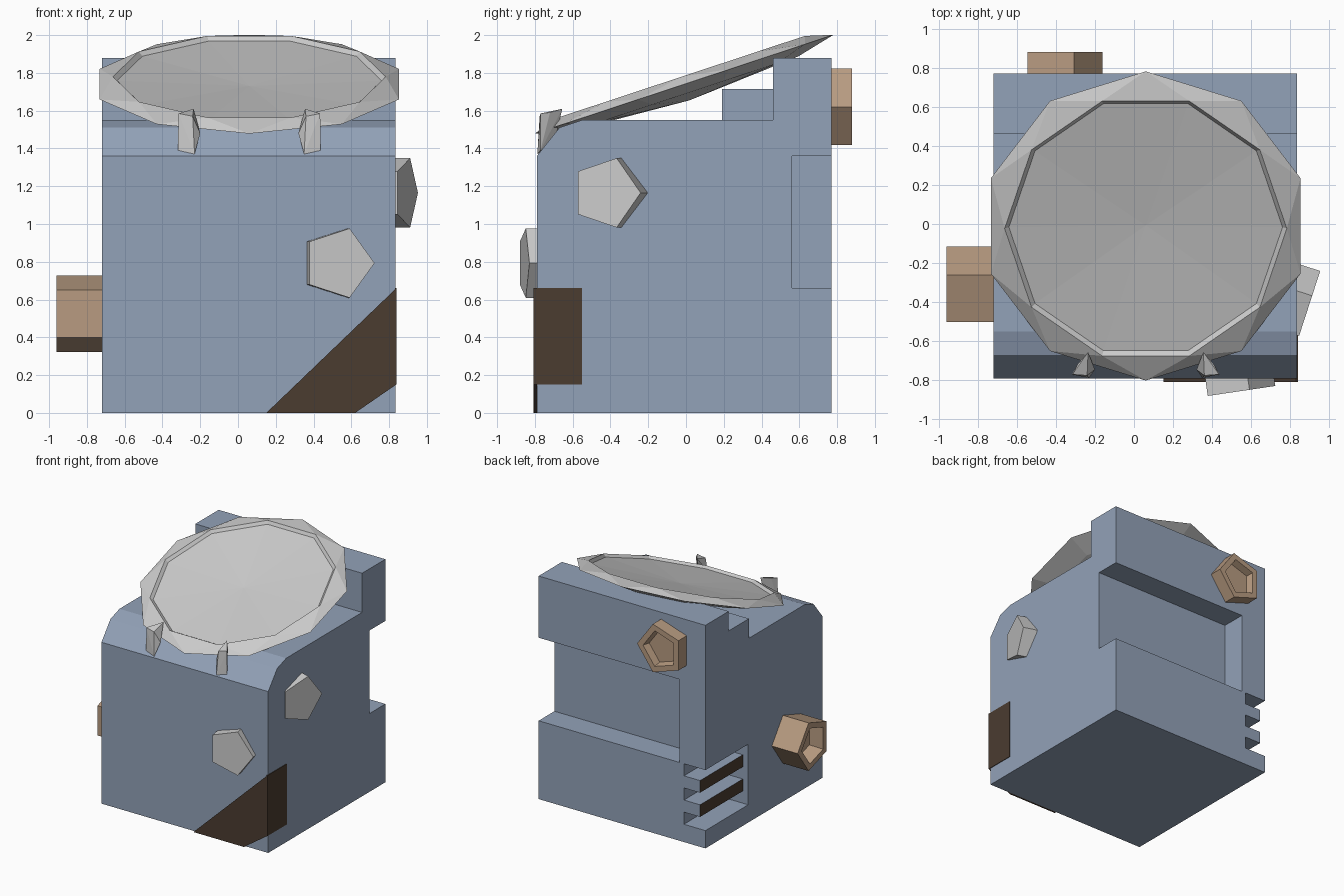
import bpy, bmesh, math
from mathutils import Vector, Matrix

if "Cube" in bpy.data.objects:
    bpy.data.objects.remove(bpy.data.objects["Cube"])


def material(name, rgb):
    m = bpy.data.materials.new(name)
    m.diffuse_color = (*rgb, 1)
    m.use_nodes = True
    m.node_tree.nodes["Principled BSDF"].inputs["Base Color"].default_value = m.diffuse_color
    return m


STEEL = material("steel_blue", (0.29, 0.36, 0.48))
BROWN = material("dark_brown", (0.07, 0.045, 0.03))
TAN = material("tan", (0.48, 0.33, 0.22))


def finish(name, bm, *mats):
    bmesh.ops.recalc_face_normals(bm, faces=bm.faces)
    me = bpy.data.meshes.new(name)
    bm.to_mesh(me)
    bm.free()
    ob = bpy.data.objects.new(name, me)
    bpy.context.collection.objects.link(ob)
    for m in mats:
        me.materials.append(m)
    return ob


def extrude(name, pts, vec, *mats):
    """Solid made by sweeping a flat outline along a vector."""
    bm = bmesh.new()
    f = bm.faces.new([bm.verts.new(p) for p in pts])
    new = bmesh.ops.extrude_face_region(bm, geom=[f])["geom"]
    bmesh.ops.translate(bm, vec=vec, verts=[v for v in new if isinstance(v, bmesh.types.BMVert)])
    return finish(name, bm, *mats)


def box(name, x, y, z, *mats):
    pts = [(x[0], y[0], z[0]), (x[1], y[0], z[0]), (x[1], y[1], z[0]), (x[0], y[1], z[0])]
    return extrude(name, pts, (0, 0, z[1] - z[0]), *mats)


def pentagon(name, center, apex, normal, r, z0, z1, bore=0, *mats):
    """Pentagonal prism; one corner points along apex, optional hollow end."""
    bm = bmesh.new()
    ring = [(r * math.cos(a), r * math.sin(a)) for a in (math.tau * i / 5 for i in range(5))]
    lo, hi = ([bm.verts.new((x, y, z)) for x, y in ring] for z in (z0, z1))
    bm.faces.new(lo[::-1])
    top = bm.faces.new(hi)
    for i in range(5):
        j = (i + 1) % 5
        bm.faces.new((lo[i], lo[j], hi[j], hi[i]))
    if bore:
        s = 0.74
        rim = [bm.verts.new((x * s, y * s, z1)) for x, y in ring]
        floor = [bm.verts.new((x * s * 0.9, y * s * 0.9, z1 - bore)) for x, y in ring]
        bm.faces.remove(top)
        for i in range(5):
            j = (i + 1) % 5
            bm.faces.new((hi[i], hi[j], rim[j], rim[i]))
            bm.faces.new((rim[i], rim[j], floor[j], floor[i]))
        bm.faces.new(floor)
    ax, az = Vector(apex).normalized(), Vector(normal).normalized()
    m = Matrix((ax, az.cross(ax), az)).transposed().to_4x4()
    bm.transform(Matrix.Translation(center) @ m)
    return finish(name, bm, *mats)


# Body: side profile with chamfered front and raised back
X0, X1 = -0.72, 0.835
profile = [(-0.79, 0), (0.77, 0), (0.77, 1.88), (0.46, 1.88), (0.46, 1.55),
           (-0.55, 1.55), (-0.67, 1.51), (-0.79, 1.36)]
body = extrude("body", [(X0, y, z) for y, z in profile], (X1 - X0, 0, 0), STEEL)

# Cut the back recess and the vent corner
cuts = [box("recess_cutter", (-0.48, 1), (0.56, 1), (0.66, 1.36), STEEL),
        box("vent_cutter", (-1, -0.52), (0.20, 1), (0.15, 0.66), STEEL)]
for c in cuts:
    c.hide_render = True
    mod = body.modifiers.new(c.name, "BOOLEAN")
    mod.object, mod.operation, mod.solver = c, "DIFFERENCE", "EXACT"
bpy.context.view_layer.objects.active = body
for c in cuts:
    bpy.ops.object.modifier_apply(modifier=c.name)
for c in cuts:
    bpy.data.objects.remove(c)

# Small step on the top left
box("top_step", (X0, -0.41), (0.19, 0.46), (1.55, 1.715), STEEL)

# Vent fins with dark outer faces
for i, z in enumerate((0.252, 0.456)):
    fin = box(f"vent_fin_{i + 1}", (-0.67, -0.52), (0.20, 0.77), (z, z + 0.102), STEEL, BROWN)
    for p in fin.data.polygons:
        if p.normal.x < -0.9:
            p.material_index = 1

# Dark patch wrapping the front right corner
extrude("front_patch", [(x, -0.79, z) for x, z in
        ((0.15, 0), (0.62, 0), (0.838, 0.15), (0.838, 0.66))], (0, -0.018, 0), BROWN)
box("side_patch", (0.83, 0.84), (-0.808, -0.55), (0.15, 0.66), BROWN)

# Hollow pentagonal sockets
pentagon("left_socket", (X0, -0.328, 0.525), (0, 1, 0), (-1, 0, 0), 0.213, 0, 0.24, 0.12, TAN)
pentagon("back_socket", (-0.373, 0.77, 1.62), (1, 0, 0), (0, 1, 0), 0.213, 0, 0.11, 0.06, TAN)

# Tilted stone plates
pentagon("front_stone", (0.532, -0.857, 0.793), (0.989, 0.146, 0), (0.146, -0.989, 0), 0.193, -0.09, 0)
pentagon("side_stone", (0.893, -0.424, 1.165), (0.309, 0.951, 0), (0.951, -0.309, 0), 0.193, -0.12, 0)

# Tilted ten-sided dish
bm = bmesh.new()


def ring(r, h, turn):
    return [bm.verts.new((r * math.cos(a), r * math.sin(a), h))
            for a in (math.radians(36 * i + turn) for i in range(10))]


under, outer = ring(0.62, -0.05, 18), ring(0.833, 0, 18)
lip, bowl = ring(0.722, 0.042, 0), ring(0.70, 0.02, 0)
mid, base = bm.verts.new((0, 0, -0.01)), bm.verts.new((0, 0, -0.09))
for i in range(10):
    j = (i + 1) % 10
    bm.faces.new((base, under[j], under[i]))
    bm.faces.new((under[i], under[j], outer[j], outer[i]))
    bm.faces.new((outer[i], lip[j], lip[i]))
    bm.faces.new((outer[i], outer[j], lip[j]))
    bm.faces.new((lip[i], lip[j], bowl[j], bowl[i]))
    bm.faces.new((bowl[i], bowl[j], mid))
bm.transform(Matrix.Translation((0.06, -0.01, 1.74)) @ Matrix.Rotation(math.radians(18.3), 4, "X"))
finish("dish", bm)

# Two small clips holding the dish at the front
clip = [(-0.315, -0.77, 1.585), (-0.235, -0.655, 1.61), (-0.24, -0.775, 1.57), (-0.2, -0.745, 1.48),
        (-0.318, -0.77, 1.39), (-0.23, -0.787, 1.37), (-0.25, -0.70, 1.42), (-0.29, -0.72, 1.59)]
for side, s in (("left", 1), ("right", -1)):
    bm = bmesh.new()
    for x, y, z in clip:
        bm.verts.new((0.06 + s * (x - 0.06), y, z))
    bmesh.ops.convex_hull(bm, input=bm.verts)
    finish(f"{side}_clip", bm)
